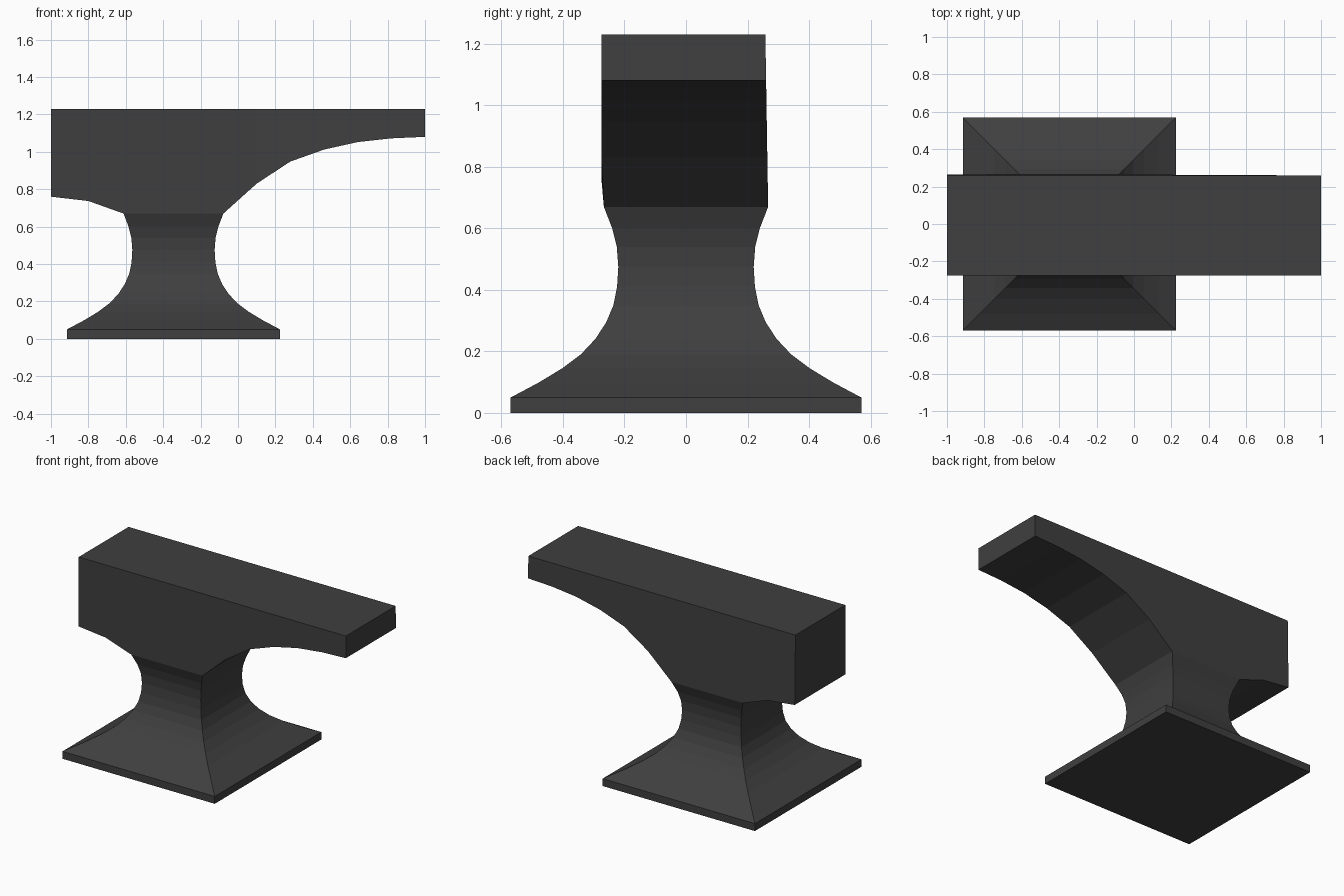
import bpy
import bmesh

cube = bpy.data.objects.get("Cube")
if cube:
    bpy.data.objects.remove(cube, do_unlink=True)

iron = bpy.data.materials.new("dark iron")
iron.use_nodes = True
colour = (0.05, 0.05, 0.05, 1)
iron.diffuse_color = colour
iron.node_tree.nodes["Principled BSDF"].inputs["Base Color"].default_value = colour


def finish(bm, name):
    bmesh.ops.recalc_face_normals(bm, faces=bm.faces)
    mesh = bpy.data.meshes.new(name)
    bm.to_mesh(mesh)
    bm.free()
    mesh.materials.append(iron)
    obj = bpy.data.objects.new(name, mesh)
    bpy.context.collection.objects.link(obj)
    return obj


def loft(bm, rings):
    """Join consecutive rings of vertices with quads."""
    for a, b in zip(rings, rings[1:]):
        n = len(a)
        for i in range(n):
            j = (i + 1) % n
            bm.faces.new((a[i], a[j], b[j], b[i]))


# Square foot and flared waist: half width at each height
CENTRE_X = -0.345
WAIST = [(0.57, 0), (0.57, 0.05), (0.48, 0.098), (0.402, 0.145),
         (0.342, 0.19), (0.295, 0.24), (0.26, 0.293), (0.236, 0.35),
         (0.224, 0.41), (0.22, 0.475), (0.225, 0.54), (0.24, 0.60),
         (0.267, 0.67)]
bm = bmesh.new()
rings = [[bm.verts.new((CENTRE_X + sx * w, sy * w, z))
          for sx, sy in ((-1, -1), (1, -1), (1, 1), (-1, 1))]
         for w, z in WAIST]
loft(bm, rings)
bm.faces.new(rings[0])
finish(bm, "foot_and_waist")

# Body and horn: underside outline from heel to horn tip
TOP, SEAT = 1.23, 0.67
UNDERSIDE = [(-1, 0.76), (-0.8, 0.737), (-0.612, SEAT), (-0.078, SEAT),
             (0.1, 0.83), (0.28, 0.948), (0.46, 1.012), (0.64, 1.052),
             (0.82, 1.072), (1, 1.08)]


def front_y(z):
    return -0.275 + 0.008 * max(0, (0.76 - z) / (0.76 - SEAT))


def back_y(z):
    return 0.258 + 0.009 * (TOP - z) / (TOP - SEAT)


bm = bmesh.new()
rings = [[bm.verts.new(p) for p in ((x, front_y(z), z), (x, back_y(z), z),
                                    (x, back_y(TOP), TOP), (x, front_y(TOP), TOP))]
         for x, z in UNDERSIDE]
loft(bm, rings)
bm.faces.new(rings[0])
bm.faces.new(rings[-1])
finish(bm, "body_and_horn")
